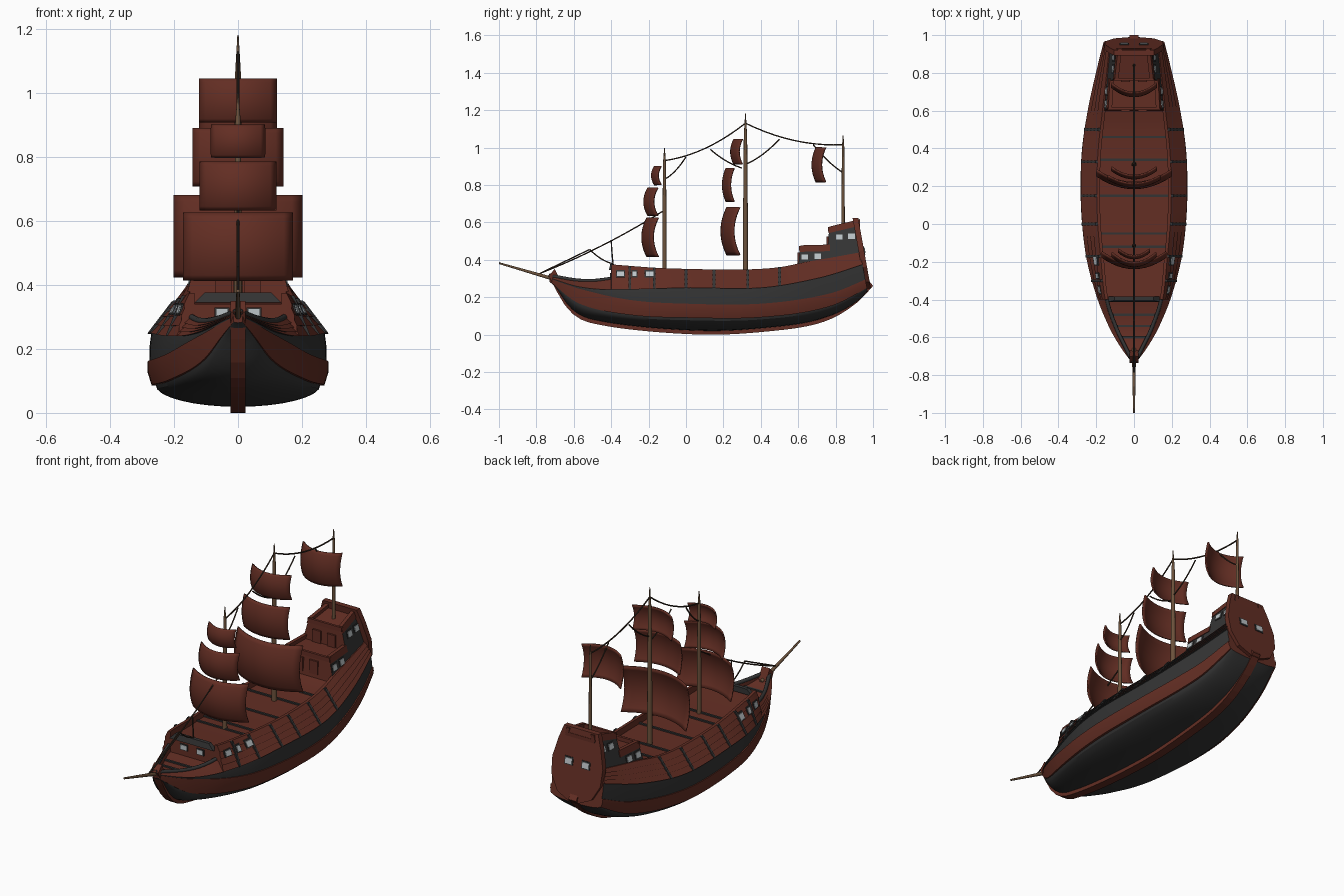
import bpy, bmesh, math
from mathutils import Vector

if "Cube" in bpy.data.objects:
    bpy.data.objects.remove(bpy.data.objects["Cube"])


def material(name, rgb):
    m = bpy.data.materials.new(name)
    m.diffuse_color = (*rgb, 1)
    m.use_nodes = True
    m.node_tree.nodes["Principled BSDF"].inputs["Base Color"].default_value = m.diffuse_color
    return m


RUST = material("rust_red", (0.125, 0.027, 0.017))
DARK = material("charcoal", (0.034, 0.034, 0.034))
WOOD = material("mast_wood", (0.15, 0.085, 0.045))
ROPE = material("rope_brown", (0.045, 0.028, 0.018))
GLASS = material("window_grey", (0.50, 0.55, 0.57))


def make(name, verts, faces, mats, idx=None, smooth=None, solid=True):
    me = bpy.data.meshes.new(name)
    me.from_pydata([tuple(v) for v in verts], [], faces)
    for m in mats:
        me.materials.append(m)
    if idx:
        for p, i in zip(me.polygons, idx):
            p.material_index = i
    if solid:
        bm = bmesh.new()
        bm.from_mesh(me)
        bmesh.ops.recalc_face_normals(bm, faces=bm.faces)
        bm.to_mesh(me)
        bm.free()
    ob = bpy.data.objects.new(name, me)
    bpy.context.collection.objects.link(ob)
    if smooth:
        bpy.ops.object.select_all(action='DESELECT')
        ob.select_set(True)
        bpy.context.view_layer.objects.active = ob
        bpy.ops.object.shade_smooth_by_angle(angle=math.radians(smooth))
    return ob


def loft(name, rings, mats, seg=None, cap=0, smooth=35):
    n = len(rings[0])
    verts = [v for r in rings for v in r]
    faces, idx = [], []
    for i in range(len(rings) - 1):
        for j in range(n):
            k = (j + 1) % n
            faces.append((i * n + j, i * n + k, i * n + n + k, i * n + n + j))
            idx.append(seg[j] if seg else 0)
    faces += [tuple(range(n)), tuple(range(len(verts) - n, len(verts)))]
    return make(name, verts, faces, mats, idx + [cap, cap], smooth)


def prism(name, pts, lo, hi, mats, side=0):
    """Extrude a (y, z) outline from x = lo(y, z) to x = hi(y, z)."""
    n = len(pts)
    verts = [(f(*p), *p) for f in (lo, hi) for p in pts]
    faces = [(j, (j + 1) % n, (j + 1) % n + n, j + n) for j in range(n)]
    faces += [tuple(range(n)), tuple(range(n, 2 * n))]
    return make(name, verts, faces, mats, [0] * n + [side, side])


def tube(name, pts, radii, mat, n=8):
    pts = [Vector(p) for p in pts]
    rings = []
    for i, p in enumerate(pts):
        d = (pts[min(i + 1, len(pts) - 1)] - pts[max(i - 1, 0)]).normalized()
        u = d.cross(Vector((0, 1, 0) if abs(d.z) > 0.9 else (0, 0, 1))).normalized()
        v = d.cross(u)
        r = radii[i] if isinstance(radii, (list, tuple)) else radii
        rings.append([p + r * (u * math.cos(a) + v * math.sin(a))
                      for a in (2 * math.pi * k / n for k in range(n))])
    return loft(name, rings, [mat], smooth=50)


def curve(*p):
    """Smooth function through (y, value) points."""
    def slope(i):
        a, b = p[max(i - 1, 0)], p[min(i + 1, len(p) - 1)]
        return (b[1] - a[1]) / (b[0] - a[0])

    def f(y):
        i = max([0] + [k for k in range(len(p) - 1) if p[k][0] <= y])
        (a, u), (b, v) = p[i], p[i + 1]
        h, t = b - a, (y - a) / (b - a)
        return (u * (2*t**3 - 3*t*t + 1) + slope(i) * h * (t**3 - 2*t*t + t)
                + v * (3*t*t - 2*t**3) + slope(i + 1) * h * (t**3 - t*t))
    return f


# hull lines: beam, keel, wale bottom and top, dark band top, rail height and rail half width
beam = curve((-.73, .014), (-.65, .07), (-.55, .125), (-.4, .19), (-.2, .248), (0, .275),
             (.2, .283), (.4, .275), (.6, .245), (.8, .20), (.96, .16))
keel_pts = [(-.735, .315), (-.65, .16), (-.57, .085), (-.45, .05), (-.25, .022), (0, .003), (.2, 0),
            (.45, .018), (.65, .045), (.79, .09), (.92, .175), (1.0, .26)]
keel = curve(*keel_pts)
wale_lo = curve((-.73, .285), (-.57, .165), (-.3, .105), (0, .09), (.4, .092), (.75, .145), (.96, .25))
wale_hi = curve((-.73, .30), (-.57, .245), (-.3, .185), (0, .165), (.4, .165), (.75, .215), (.96, .295))
band = curve((-.73, .303), (-.57, .255), (-.4, .24), (0, .25), (.4, .25), (.7, .30), (.96, .375))
beak = curve((-.73, .312), (-.6, .288), (-.5, .283), (-.4, .295))
sheer = curve((-.4, .375), (-.12, .355), (.3, .348), (.5, .36), (.65, .39), (.96, .44))
top_w = curve((-.73, .012), (-.65, .052), (-.55, .1), (-.4, .15), (-.2, .172), (0, .19),
              (.2, .195), (.4, .187), (.6, .165), (.8, .143), (.96, .13))


def rail(y):
    return sheer(y) if y >= -.4 else beak(y)


def deck(y):
    return rail(y) - (.035 if y > -.4 else min(.03, (y + .73) * .2))


def side_x(y, z, out=0):
    """Half width of the sloping topsides."""
    f = (z - band(y)) / (rail(y) - band(y))
    return beam(y) * .96 * (1 - f) + top_w(y) * f + out


def section(y):
    w, k, a, b = beam(y), keel(y) + .02, wale_lo(y), wale_hi(y)
    d, s, t, o = band(y), rail(y), top_w(y), min(.010, beam(y) * .08)
    k = min(k, a - .003)
    p = [(w * .91 * math.sin(q), k + (a - k) * (1 - math.cos(q)))
         for q in (math.pi / 2 * i / 8 for i in range(9))]
    m = [1] * 8
    p += [(w * .955, a), (w, a + .55 * (b - a)), (w, b), (w - o * .6, b), (w * .99 - o * .3, (b + d) / 2), (w * .96, d)]
    m += [0, 0, 0, 0, 1, 1]
    for j in range(4):
        z0, z1 = d + (s - d) * j / 4, d + (s - d) * (j + 1) / 4
        p += [(side_x(y, z0, o), z0), (side_x(y, z1, o * .2), z1)]
        m += [1, 0]
    p += [(t - min(.014, t * .3), s), (t - min(.014, t * .3), deck(y)), (0, deck(y))]
    m += [0, 0, 0]
    rake = min(max((y - .75) / .2, 0), 1) * .19
    ring = p + [(-x, z) for x, z in p[-2:0:-1]]
    return [(x, y - rake * (z - .3), z) for x, z in ring], m + m[::-1]


ys = sorted([-.73 + 1.688 * i / 56 for i in range(57)] + [-.4005, -.3995])
loft("hull", [section(y)[0] for y in ys], [RUST, DARK], section(0)[1], smooth=28)

# keel, stem and sternpost
line = [(y, keel(y)) for y in (-.735 + 1.735 * i / 40 for i in range(41))]
inner = [(y * .965 + .008, z + .035) for y, z in line]
prism("keel", line + inner[::-1], lambda y, z: -.024, lambda y, z: .024, [RUST])


def window(name, y, z, hy, hz, half):
    for s in (-1, 1):
        for part, g, out, mat in (("frame", .006, .003, DARK), ("pane", 0, .006, GLASS)):
            a, b = hy + g, hz + g
            q = [(y - a, z - b), (y + a, z - b), (y + a, z + b), (y - a, z + b)]
            prism(f"{name}_{part}", q, lambda u, v: s * (half(u, v) - .003),
                  lambda u, v: s * (half(u, v) + out), [mat])


def box(name, x, y, z, hx, hy, hz, mat):
    return prism(name, [(y - hy, z - hz), (y + hy, z - hz), (y + hy, z + hz), (y - hy, z + hz)],
                 lambda u, v: x - hx, lambda u, v: x + hx, [mat])


# outer ribs and deck beams
for y in (-.3, -.17, 0, .15, .33, .5):
    for s in (-1, 1):
        q = [(y + e, z) for e, z in ((-.007, band(y)), (.007, band(y)), (.007, rail(y)), (-.007, rail(y)))]
        prism("hull_rib", q, lambda u, v: s * side_x(y, v, 0), lambda u, v: s * side_x(y, v, .013), [DARK])
for y in (-.6, -.54, -.48, -.12, -.05, .15, .34, .46):
    box("deck_beam", 0, y, deck(y) + .003, top_w(y) - .014, .006, .004, DARK)

# bow rails, forecastle front trim and windows
for s in (-1, 1):
    tube("bow_rail", [(s * (top_w(y) - .006), y, beak(y) + .004)
                      for y in (-.73 + .33 * i / 10 for i in range(11))], .010, DARK)
    box("front_pane", s * .05, -.404, .313, .017, .003, .012, GLASS)
    box("front_frame", s * .05, -.402, .313, .023, .003, .017, DARK)
prism("forecastle_trim", [(-.412, .345), (-.385, .345), (-.385, .376), (-.405, .376)],
      lambda y, z: -.135 + (z - .345), lambda y, z: .135 - (z - .345), [DARK])
for y, h in ((-.35, .018), (-.275, .011), (-.195, .02)):
    window("forecastle_window", y, .325, h, .013, lambda u, v: side_x(u, v, .009))


# stern cabins with parapets, doors and windows
def cabin_x(y, z):
    return .158 - (z - .38) * .26 - max(0, y - .6) * .05


def cabin(name, y0, y1, z0, z1, rise):
    prism(name, [(y0, z0), (y0 + .012, z1), (y1, z1 + rise), (y1, z0)],
          lambda y, z: -cabin_x(y, z), cabin_x, [RUST, DARK], 1)
    top = [(y0 + .01, z1 - .01), (y1, z1 + rise - .01), (y1, z1 + rise + .025), (y0 + .015, z1 + .025)]
    for s in (-1, 1):
        prism(name + "_parapet", top, lambda y, z: s * (cabin_x(y, z) - .016),
              lambda y, z: s * (cabin_x(y, z) + .004), [RUST])
    box(name + "_front_lip", 0, y0 + .014, z1 + .01, cabin_x(y0, z1), .007, .012, RUST)
    for s in (-1, 1):
        box(name + "_door", s * .045, y0 + .004, (max(z0, .35) + z1) / 2, .025, .005, (z1 - max(z0, .35)) * .36, RUST)


cabin("lower_cabin", .597, .77, .33, .452, .004)
cabin("upper_cabin", .752, .93, .34, .552, .04)
for y, z in ((.635, .415), (.705, .418), (.82, .522), (.885, .526)):
    window("cabin_window", y, z, .018, .014, cabin_x)


# transom plate with two windows
def aft(z, d=0):
    return .987 - (z - .255) * .18 + d


half = [(.105, .622), (.13, .55), (.155, .45), (.15, .36), (.105, .28), (.03, .245)]
ring = half + [(-x, z) for x, z in half[::-1]]
loft("transom", [[(x, aft(z, d), z) for x, z in ring] for d in (-.03, 0)], [RUST], smooth=None)
for s in (-1, 1):
    for part, g, d, mat in (("frame", .006, .003, DARK), ("pane", 0, .006, GLASS)):
        q = [(s * .052 + i * (.02 + g), .45 + j * (.015 + g)) for i, j in ((-1, -1), (1, -1), (1, 1), (-1, 1))]
        loft("transom_" + part, [[(x, aft(z, e), z) for x, z in q] for e in (-.003, d)], [mat], smooth=None)

# masts and bowsprit
for name, y, shoulder, tip, r in (("fore_mast", -.115, .92, .997, .012),
                                  ("main_mast", .318, 1.06, 1.183, .014), ("mizzen_mast", .84, 1.0, 1.065, .010)):
    tube(name, [(0, y, .3), (0, y, .65), (0, y, shoulder), (0, y, tip)], [r, r * .9, r * .65, .002], WOOD, 12)
tube("bowsprit", [(0, -.66, .283), (0, -1, .382)], [.011, .005], WOOD, 10)


# billowing sails: edge y, bottom, top, half width, sideways and vertical billow
def sail(name, y, z0, z1, hw, a, b):
    n = 12
    verts = []
    for i in range(n + 1):
        for j in range(n + 1):
            u, v = 2 * j / n - 1, 2 * i / n - 1
            verts.append((u * hw, y - a * (1 - u * u) - b * (1 - v * v), z0 + (z1 - z0) * i / n))
    faces = [(i * (n + 1) + j, i * (n + 1) + j + 1, (i + 1) * (n + 1) + j + 1, (i + 1) * (n + 1) + j)
             for i in range(n) for j in range(n)]
    ob = make(name, verts, faces, [RUST], smooth=40, solid=False)
    mod = ob.modifiers.new("thickness", 'SOLIDIFY')
    mod.thickness = .008
    mod.offset = 0


sail("fore_course", -.147, .415, .625, .17, .06, .028)
sail("fore_topsail", -.15, .635, .785, .118, .052, .022)
sail("fore_topgallant", -.132, .80, .90, .083, .035, .016)
sail("main_course", .288, .425, .68, .20, .068, .032)
sail("main_topsail", .258, .71, .89, .14, .042, .02)
sail("main_topgallant", .302, .91, 1.045, .12, .044, .018)
sail("mizzen_sail", .747, .815, 1.0, .12, .05, .022)


# sagging rigging between (y, z) points
def rope(y0, z0, y1, z1, sag, r=.004):
    tube("rigging_rope", [(0, y0 + (y1 - y0) * t, z0 + (z1 - z0) * t - 4 * sag * t * (1 - t))
                          for t in (i / 10 for i in range(11))], r, ROPE, 6)


for args in ((-.785, .325, -.115, .665, .02), (-.115, .93, .318, 1.13, .035), (.318, 1.13, .84, 1.015, .035),
             (-.515, .455, -.39, .378, .012), (-.40, .505, -.39, .378, .012), (-.785, .325, -.515, .455, .0),
             (0, .95, -.115, .83, .015), (.13, .99, .30, .89, .012),
             (.50, 1.045, .318, .91, .015), (.68, 1.015, .84, .865, .012)):
    rope(*args)
